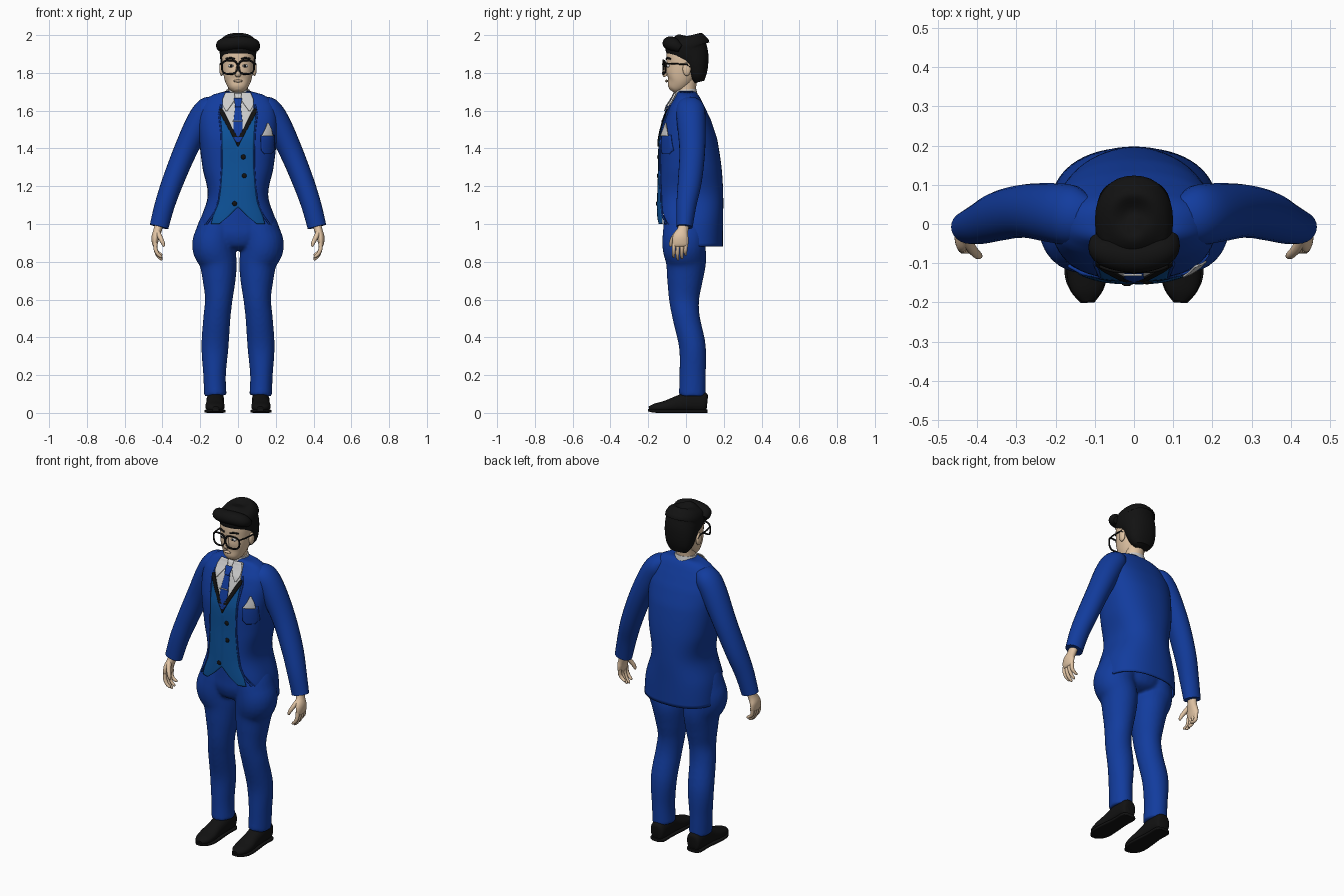
import bpy, bmesh, math
from mathutils import Vector


def material(name, c):
    m = bpy.data.materials.new(name)
    m.diffuse_color = (*c, 1)
    return m


BLUE = material("suit_blue", (0.006, 0.045, 0.34))
VEST = material("vest_blue", (0.004, 0.085, 0.32))
BLACK = material("black", (0.006, 0.006, 0.006))
SKIN = material("skin", (0.75, 0.55, 0.37))
WHITE = material("white", (0.75, 0.75, 0.75))


def finish(name, verts, faces, mat, mirror=False, thick=0.0, side=0):
    me = bpy.data.meshes.new(name)
    me.from_pydata(verts, [], faces)
    bm = bmesh.new()
    bm.from_mesh(me)
    bmesh.ops.remove_doubles(bm, verts=bm.verts, dist=1e-5)
    bmesh.ops.recalc_face_normals(bm, faces=bm.faces)
    bm.to_mesh(me)
    bm.free()
    me.materials.append(mat)
    o = bpy.data.objects.new(name, me)
    bpy.context.collection.objects.link(o)
    bpy.ops.object.select_all(action='DESELECT')
    bpy.context.view_layer.objects.active = o
    o.select_set(True)
    bpy.ops.object.shade_smooth_by_angle(angle=math.radians(50))
    if thick:
        s = o.modifiers.new("thickness", 'SOLIDIFY')
        s.thickness, s.offset = thick, side
    if mirror:
        o.modifiers.new("mirror", 'MIRROR')
    return o


def catmull(rows, i, f):
    p = [rows[max(0, min(len(rows) - 1, k))] for k in range(i - 1, i + 3)]
    return [0.5 * (2 * b + (c - a) * f + (2 * a - 5 * b + 4 * c - d) * f * f
                   + (3 * b - a - 3 * c + d) * f ** 3) for a, b, c, d in zip(*p)]


def power(v, n):
    return math.copysign(abs(v) ** (2 / n), v)


def grid_faces(rows, cols, wrap):
    return [(r * cols + c, r * cols + (c + 1) % cols, (r + 1) * cols + (c + 1) % cols, (r + 1) * cols + c)
            for r in range(rows - 1) for c in range(cols if wrap else cols - 1)]


def tube(name, rows, mat, mirror=False, axis=(0, 1, 0), n=2.0, seg=24, sub=5):
    """Loft of (x, y, z, radius across, radius along axis) sections."""
    pts = [catmull(rows, i, k / sub) for i in range(len(rows) - 1) for k in range(sub)]
    pts.append(list(rows[-1]))
    verts = []
    for i, p in enumerate(pts):
        t = (Vector(pts[min(i + 1, len(pts) - 1)][:3]) - Vector(pts[max(i - 1, 0)][:3])).normalized()
        b = Vector(axis)
        b = (b - t * b.dot(t)).normalized()
        a = b.cross(t)
        for k in range(seg):
            g = 2 * math.pi * k / seg
            verts.append(Vector(p[:3]) + a * p[3] * power(math.cos(g), n) + b * p[4] * power(math.sin(g), n))
    faces = grid_faces(len(pts), seg, True)
    faces += [tuple(range(seg)), tuple(range(len(verts) - seg, len(verts)))]
    return finish(name, verts, faces, mat, mirror)


def ball(name, loc, size, mat, mirror=False):
    bm = bmesh.new()
    bmesh.ops.create_uvsphere(bm, u_segments=16, v_segments=10, radius=1)
    verts = [Vector([l + s * c for l, s, c in zip(loc, size, v.co)]) for v in bm.verts]
    faces = [[v.index for v in f.verts] for f in bm.faces]
    bm.free()
    return finish(name, verts, faces, mat, mirror)


def wire(name, pts, r, mat, mirror=False, cyclic=False):
    cu = bpy.data.curves.new(name, 'CURVE')
    cu.dimensions, cu.bevel_depth, cu.bevel_resolution = '3D', r, 2
    cu.use_fill_caps = True
    s = cu.splines.new('POLY')
    s.points.add(len(pts) - 1)
    for p, q in zip(s.points, pts):
        p.co = (*q, 1)
    s.use_cyclic_u = cyclic
    cu.materials.append(mat)
    o = bpy.data.objects.new(name, cu)
    bpy.context.collection.objects.link(o)
    if mirror:
        o.modifiers.new("mirror", 'MIRROR')


# torso profile: z, half width, front y, back y
TORSO = [(0.86, .215, -.13, .195), (1.0, .205, -.146, .196), (1.15, .16, -.146, .197), (1.3, .188, -.141, .188),
         (1.45, .205, -.138, .165), (1.55, .21, -.115, .132), (1.62, .195, -.09, .1), (1.67, .16, -.06, .075),
         (1.69, .12, -.05, .06), (1.705, .06, -.04, .045)]


def torso(z):
    z = max(TORSO[0][0], min(TORSO[-1][0], z))
    i = max(k for k in range(len(TORSO) - 1) if TORSO[k][0] <= z)
    f = (z - TORSO[i][0]) / (TORSO[i + 1][0] - TORSO[i][0])
    return catmull(TORSO, i, f)[1:]


def front(x, z):
    rx, yf, yb = torso(z)
    q = min(1, abs(x) / rx)
    return (yf + yb) / 2 - (yb - yf) / 2 * (1 - q ** 2.8) ** (1 / 2.8)


def strip(name, rows, off, mat, mirror=False, sub=6, cols=9):
    """Cloth patch lying on the torso front; rows are (z, x inner, x outer)."""
    pts = [[a + (b - a) * k / sub for a, b in zip(rows[i], rows[i + 1])]
           for i in range(len(rows) - 1) for k in range(sub)] + [rows[-1]]
    verts = []
    for z, a, b in pts:
        for c in range(cols):
            x = a + (b - a) * c / (cols - 1)
            verts.append((x, front(x, z) - off, z))
    return finish(name, verts, grid_faces(len(pts), cols, False), mat, mirror, 0.005)


# jacket body with a cutaway hem
SEG, N = 64, 44
verts = []
for i in range(N):
    for k in range(SEG):
        g = 2 * math.pi * k / SEG
        n = 2.8 if math.sin(g) < 0 else 2.3
        t = max(0, min(1, (.04 - (.025 + .171 * power(math.sin(g), n))) / .18))
        hem = .88 + .13 * t + .12 * t ** 6
        z = hem + (1.705 - hem) * i / (N - 1)
        rx, yf, yb = torso(z)
        verts.append((rx * power(math.cos(g), n), (yf + yb) / 2 + (yb - yf) / 2 * power(math.sin(g), n), z))
finish("jacket_body", verts, grid_faces(N, SEG, True), BLUE, False, 0.008, -1)
edge = [(.09, 1.63), (.1, 1.58), (.088, 1.48), (.084, 1.38), (.085, 1.3), (.092, 1.2), (.105, 1.11),
        (.13, 1.05), (.165, 1.0)]
wire("jacket_front_edge", [(x, front(x, z) - .003, z) for x, z in edge], .005, BLUE, True)

# waistcoat, lapels, shirt and tie
strip("vest", [(1.58, .085, .092), (1.5, .04, .086), (1.41, 0, .083), (1.3, 0, .085), (1.15, 0, .1),
               (1.09, 0, .115), (1.04, .05, .132), (1.0, .1, .142)], .004, VEST, True)
strip("lapel", [(1.61, .085, .098), (1.59, .072, .098), (1.5, .026, .048), (1.455, 0, .024), (1.41, 0, .002)],
      .009, BLACK, True)
strip("shirt_front", [(1.69, -.07, .07), (1.6, -.085, .085), (1.5, -.035, .035), (1.44, -.005, .005)], .004, WHITE)
tube("shirt_collar", [(0, .003, 1.63, .08, .075), (0, .002, 1.68, .07, .06), (0, 0, 1.712, .06, .055)], WHITE)
strip("collar_flap", [(1.695, .02, .066), (1.66, .014, .082), (1.63, .035, .082), (1.598, .058, .066)],
      .017, WHITE, True)
strip("tie", [(1.625, -.014, .014), (1.54, -.024, .024), (1.46, -.026, .026), (1.43, -.006, .006)], .009, BLUE)
strip("tie_knot", [(1.665, -.022, .022), (1.62, -.014, .014)], .018, BLUE)
wire("tie_clip", [(x, front(x, 1.545) - .014, 1.545) for x in (-.028, .02)], .003, WHITE)
for x, z in ((.028, 1.355), (.033, 1.255), (-.018, 1.108)):
    ball("vest_button", (x, front(x, z) - .006, z), (.013, .006, .013), BLACK)

# chest pocket and handkerchief
strip("chest_pocket", [(1.47, .12, .19), (1.39, .123, .19), (1.37, .14, .175)], .006, BLUE)
strip("handkerchief", [(1.535, .155, .162), (1.5, .143, .178), (1.465, .124, .184)], .013, WHITE)

# sleeves
tube("sleeve", [(.11, .02, 1.645, .03, .045), (.155, .022, 1.615, .062, .075), (.205, .028, 1.54, .069, .076),
                (.28, .033, 1.385, .062, .068), (.345, .02, 1.225, .057, .063), (.388, .002, 1.1, .053, .053),
                (.418, -.008, .985, .05, .043)], BLUE, True)

# hands
tube("palm", [(.418, -.01, 1.0, .022, .028), (.426, -.018, .965, .022, .03), (.437, -.028, .93, .021, .042),
              (.44, -.03, .895, .015, .042), (.438, -.03, .882, .009, .037)], SKIN, True)
for k, (y, drop) in enumerate(((-.062, .0), (-.041, -.012), (-.019, -.006), (.001, .012))):
    tube("finger_%d" % (k + 1), [(.437, y, .9, .011, .011), (.437, y - .003, .868, .0105, .0105),
                                 (.425, y - .004, .842 + drop * .6, .0095, .0095),
                                 (.407, y - .002, .826 + drop, .007, .007),
                                 (.402, y, .822 + drop, .002, .002)], SKIN, True, seg=10, sub=3)
tube("thumb", [(.43, -.035, .965, .015, .014), (.415, -.062, .935, .013, .013), (.4, -.078, .905, .011, .011),
               (.393, -.082, .885, .007, .007), (.391, -.083, .88, .002, .002)], SKIN, True, seg=10, sub=3)

# trousers: legs and pelvis fused together
leg = tube("trousers", [(.12, .033, .09, .06, .071), (.124, .035, .2, .06, .07), (.122, .034, .35, .072, .071),
                        (.112, .002, .5, .072, .072), (.102, -.01, .6, .073, .08), (.1, -.006, .7, .087, .094),
                        (.106, 0, .8, .1, .107), (.13, -.01, .88, .113, .115), (.12, -.005, .95, .105, .118),
                        (.105, 0, 1.02, .09, .115), (.09, 0, 1.06, .06, .11)], BLUE, True)
pelvis = tube("pelvis", [(0, 0, .862, .05, .06), (0, 0, .885, .13, .1), (0, 0, .94, .19, .12),
                         (0, 0, 1.0, .195, .12), (0, 0, 1.1, .13, .12)], BLUE)
leg.modifiers.clear()
bm = bmesh.new()
bm.from_mesh(leg.data)
copy = bmesh.ops.duplicate(bm, geom=bm.verts[:] + bm.edges[:] + bm.faces[:])["geom"]
for v in [g for g in copy if isinstance(g, bmesh.types.BMVert)]:
    v.co.x = -v.co.x
bm.from_mesh(pelvis.data)
bmesh.ops.recalc_face_normals(bm, faces=bm.faces)
bm.to_mesh(leg.data)
bm.free()
bpy.data.objects.remove(pelvis)
r = leg.modifiers.new("fuse", 'REMESH')
r.mode, r.voxel_size, r.use_smooth_shade = 'VOXEL', .009, True
s = leg.modifiers.new("soften", 'SMOOTH')
s.factor, s.iterations = .5, 6

# shoes
tube("shoe", [(.12, .113, .055, .02, .03), (.12, .1, .056, .042, .052), (.12, .03, .06, .047, .056),
              (.121, -.04, .048, .046, .044), (.122, -.11, .034, .051, .03), (.12, -.165, .027, .042, .022),
              (.118, -.195, .022, .018, .012)], BLACK, True, axis=(0, 0, 1), n=2.3)
tube("sole", [(.12, .115, .009, .025, .009), (.12, .095, .009, .046, .009), (.12, .02, .009, .046, .009),
              (.122, -.11, .009, .056, .009), (.12, -.165, .01, .044, .009), (.118, -.2, .014, .018, .006)],
     BLACK, True, axis=(0, 0, 1), n=5)

# head and face
tube("neck", [(0, .005, 1.64, .056, .055), (0, 0, 1.71, .052, .052), (0, .005, 1.79, .055, .06)], SKIN)
tube("head", [(0, -.075, 1.704, .018, .015), (0, -.066, 1.717, .042, .036), (0, -.043, 1.75, .065, .062),
              (0, -.027, 1.79, .077, .081), (0, -.015, 1.84, .084, .088), (0, -.012, 1.9, .085, .091),
              (0, -.01, 1.94, .07, .08), (0, 0, 1.97, .03, .03)], SKIN, n=2.2, seg=32)
tube("nose", [(0, -.1, 1.855, .008, .01), (0, -.106, 1.825, .01, .012), (0, -.112, 1.797, .017, .015),
              (0, -.106, 1.782, .012, .01)], SKIN, seg=12)
ball("lips", (0, -.103, 1.757), (.025, .008, .007), SKIN)
ball("eye", (.036, -.093, 1.837), (.017, .01, .009), WHITE, True)
ball("iris", (.036, -.101, 1.837), (.007, .004, .007), BLACK, True)
ball("ear", (.087, .004, 1.82), (.012, .022, .036), SKIN, True)
wire("eyebrow", [(.018, -.104, 1.873), (.04, -.1, 1.88), (.064, -.082, 1.874)], .005, BLACK, True)

# hair with a swept front roll
tube("hair", [(0, .07, 1.752, .05, .028), (0, .062, 1.785, .076, .048), (0, .052, 1.84, .09, .068),
              (0, .037, 1.885, .095, .087), (0, .014, 1.92, .098, .112), (0, .006, 1.95, .099, .117),
              (0, 0, 1.978, .086, .1), (0, -.004, 1.993, .055, .07), (0, -.004, 1.997, .015, .02)],
     BLACK, n=2.2, seg=32)
tube("hair_roll", [(-.092, -.035, 1.93, .02, .02), (-.08, -.065, 1.948, .036, .034), (-.03, -.081, 1.954, .04, .036),
                   (.03, -.081, 1.957, .041, .036), (.08, -.063, 1.948, .036, .034),
                   (.094, -.03, 1.928, .02, .02)], BLACK, axis=(0, 0, 1))

# glasses
rim = [(.044 + .041 * power(math.cos(a), 2.8), -.12 + .012 * max(0, math.cos(a)), 1.83 + .036 * power(math.sin(a), 2.8))
       for a in [2 * math.pi * k / 28 for k in range(28)]]
wire("glasses_rim", rim, .005, BLACK, True, True)
wire("glasses_bridge", [(-.006, -.121, 1.843), (0, -.124, 1.847), (.006, -.121, 1.843)], .0045, BLACK)
wire("glasses_temple", [(.085, -.106, 1.85), (.094, -.06, 1.848), (.095, .005, 1.845), (.092, .02, 1.83)],
     .004, BLACK, True)
